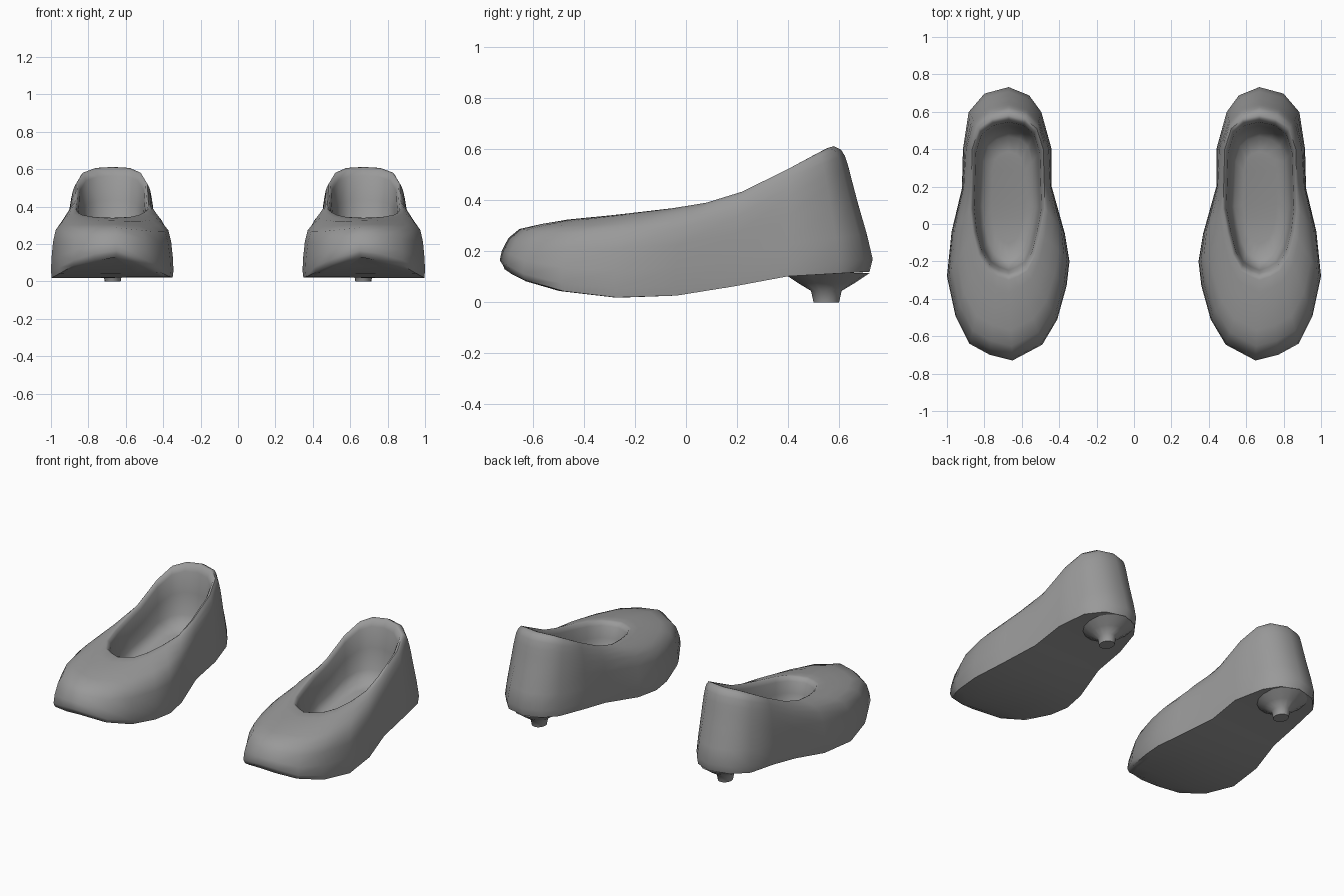
import bpy, bmesh, math

if "Cube" in bpy.data.objects:
    bpy.data.objects.remove(bpy.data.objects["Cube"], do_unlink=True)

grey = bpy.data.materials.new("plain grey")
grey.use_nodes = True
colour = (0.32, 0.32, 0.32, 1)
grey.diffuse_color = colour
grey.node_tree.nodes["Principled BSDF"].inputs["Base Color"].default_value = colour

MID = 0.67  # distance of each shoe's midline from the centre

# Plan outlines, both starting at the toe and passing the outer side first
outer = [(.65, -.73), (.77, -.7), (.88, -.64), (.955, -.49), (1, -.28), (.975, -.04), (.92, .19),
         (.915, .4), (.885, .6), (.8, .7), (.67, .735), (.56, .69), (.495, .6), (.44, .4),
         (.44, .2), (.37, -.05), (.345, -.2), (.36, -.33), (.41, -.51), (.49, -.645)]
rim = [(.67, -.3), (.73, -.28), (.78, -.25), (.83, -.17), (.86, -.05), (.875, .08), (.87, .22),
       (.865, .4), (.83, .51), (.76, .56), (.67, .58), (.58, .56), (.52, .51), (.485, .4),
       (.48, .22), (.475, .08), (.5, -.05), (.53, -.17), (.57, -.25), (.62, -.28)]
# Heights along the length, as (y, z)
sole_line = [(-.73, .145), (-.65, .09), (-.5, .045), (-.27, .018), (0, .028), (.2, .065), (.36, .1), (.73, .12)]
rim_line = [(-.3, .34), (0, .375), (.13, .4), (.25, .445), (.35, .495), (.45, .55), (.57, .612)]
# Wall section as (height, inward at front, inward at heel)
wall = [(0, .03, .1), (.1, 0, .02), (.3, .02, .17), (.55, .08, .4), (.73, .18, .55), (.83, .38, .63),
        (.92, .62, .72), (.97, .85, .82), (1, 1, 1)]
# Lining as (inset, depth below the rim)
lining = [(.05, .02), (.1, .12), (.15, .45), (.2, .8), (.32, .97), (.55, 1)]
COUNT = len(outer)


def level(line, y):
    """Height of a (y, z) line at y."""
    if y <= line[0][0]:
        return line[0][1]
    for (y0, z0), (y1, z1) in zip(line, line[1:]):
        if y <= y1:
            return z0 + (z1 - z0) * (y - y0) / (y1 - y0)
    return line[-1][1]


def mix(a, b, t):
    return a + (b - a) * t


def shoe_rings():
    rings = []
    # Sole, from the middle out to its edge
    for width in (.45, .85):
        rings.append([(mix(MID, x, width), mix(.0, y, .94 + .04 * width),
                       level(sole_line, y * .97)) for x, y in outer])
    # Outside wall, up to the rim
    for up, front, heel in wall:
        ring = []
        for (ox, oy), (rx, ry) in zip(outer, rim):
            inward = mix(front, heel, min(max((oy - .2) / .45, 0), 1))
            ring.append((mix(ox, rx, inward), mix(oy, ry, inward),
                         mix(level(sole_line, oy), level(rim_line, ry), up)))
        rings.append(ring)
    # Lining, down to the insole
    for inset, depth in lining:
        ring = []
        for x, y in rim:
            px, py = mix(x, MID, inset), mix(y, .14, inset * .8)
            floor = level(sole_line, py) + .11
            ring.append((px, py, mix(level(rim_line, y), floor, depth)))
        rings.append(ring)
    return rings


def cap(bm, ring, flip):
    """Close a ring with strips across its width."""
    for i in range(COUNT // 2):
        quad = [ring[i], ring[i + 1], ring[-i - 1], ring[-i % COUNT]]
        quad = list(dict.fromkeys(quad))
        bm.faces.new(quad[::-1] if flip else quad)


def loft(bm, rings):
    loops = [[bm.verts.new(p) for p in ring] for ring in rings]
    for low, high in zip(loops, loops[1:]):
        n = len(low)
        for i in range(n):
            j = (i + 1) % n
            bm.faces.new((low[i], low[j], high[j], high[i]))
    return loops


def finish(name, bm, side, angle):
    for v in bm.verts:
        v.co.x *= side
    bmesh.ops.recalc_face_normals(bm, faces=bm.faces)
    mesh = bpy.data.meshes.new(name)
    bm.to_mesh(mesh)
    bm.free()
    mesh.materials.append(grey)
    obj = bpy.data.objects.new(name, mesh)
    bpy.context.collection.objects.link(obj)
    bpy.ops.object.select_all(action='DESELECT')
    obj.select_set(True)
    bpy.context.view_layer.objects.active = obj
    bpy.ops.object.shade_smooth_by_angle(angle=math.radians(angle))


for label, side in (("left", 1), ("right", -1)):
    # Shoe upper, lining and sole in one skin
    bm = bmesh.new()
    loops = loft(bm, shoe_rings())
    cap(bm, loops[0], True)
    cap(bm, loops[-1], False)
    finish(label + "_shoe", bm, side, 60)

    # Small flared heel peg
    bm = bmesh.new()
    turns = [2 * math.pi * k / 16 for k in range(16)]
    loops = loft(bm, [[(MID + .85 * r * math.cos(a), .55 + r * math.sin(a), z) for a in turns]
                      for r, z in ((.05, 0), (.06, .045), (.11, .075), (.17, .115))])
    bm.faces.new(loops[0])
    bm.faces.new(loops[-1])
    finish(label + "_heel_peg", bm, side, 50)
